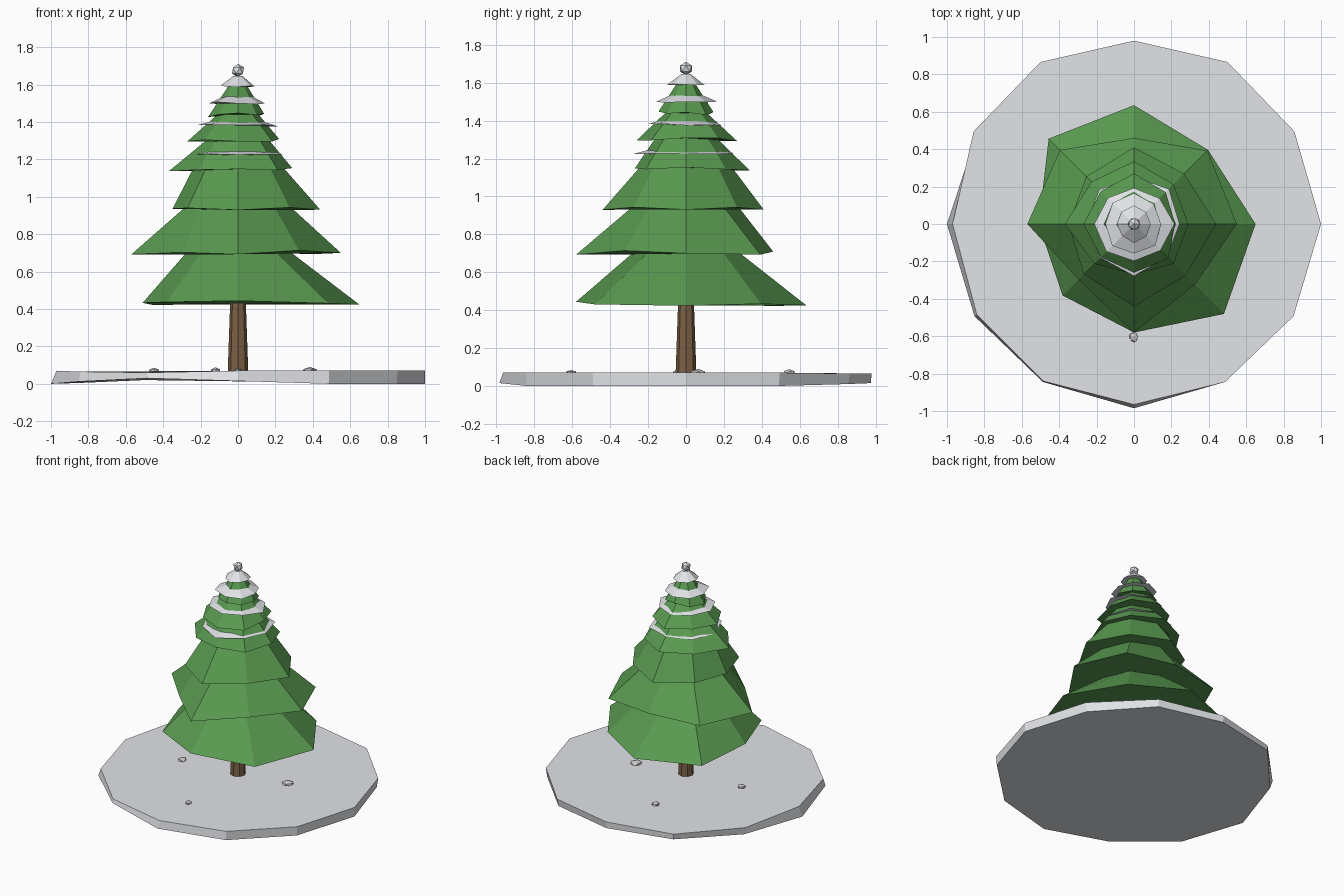
import bpy, bmesh, math, random
from mathutils import Vector

if "Cube" in bpy.data.objects:
    bpy.data.objects.remove(bpy.data.objects["Cube"])

random.seed(4)


def material(name, rgb):
    m = bpy.data.materials.new(name)
    m.diffuse_color = (*rgb, 1)
    m.use_nodes = True
    m.node_tree.nodes["Principled BSDF"].inputs["Base Color"].default_value = m.diffuse_color
    return m


GREEN = material("needles", (0.10, 0.32, 0.08))
BROWN = material("bark", (0.20, 0.12, 0.06))
WHITE = material("snow", (0.75, 0.77, 0.80))


def link(name, bm, mat=None):
    bmesh.ops.recalc_face_normals(bm, faces=bm.faces)
    me = bpy.data.meshes.new(name)
    bm.to_mesh(me)
    bm.free()
    ob = bpy.data.objects.new(name, me)
    bpy.context.collection.objects.link(ob)
    if mat:
        me.materials.append(mat)
    return ob


def frustum(name, low, low_z, high, high_z, mat=None):
    """Closed ring-to-ring solid; radii run anticlockwise from +x."""
    bm = bmesh.new()
    n = len(low)
    rings = []
    for radii, zs in ((low, low_z), (high, high_z)):
        rings.append([bm.verts.new((r * math.cos(math.tau * i / n),
                                    r * math.sin(math.tau * i / n), z))
                      for i, (r, z) in enumerate(zip(radii, zs))])
    for i in range(n):
        j = (i + 1) % n
        bm.faces.new((rings[0][i], rings[0][j], rings[1][j], rings[1][i]))
    bm.faces.new(rings[0][::-1])
    bm.faces.new(rings[1])
    return link(name, bm, mat)


# Snowy ground slab, 12 irregular sides
frustum("ground_slab",
        [1, .98, .99, .975, 1, .97, 1, .985, .975, .985, .97, .98],
        [0, 0, .01, .015, .02, .005, 0, .012, .03, .015, 0, 0],
        [1, .99, 1, .98, 1, .99, .97, .97, .97, .965, .975, .985],
        [.07, .07, .065, .065, .06, .065, .07, .065, .06, .07, .07, .07], WHITE)

# Trunk
frustum("trunk", [.055] * 8, [.06] * 8, [.038] * 8, [.55] * 8, BROWN)

# Branch tiers: eight rim radii, base height, top radius, top height
tiers = [
    ([.65, .56, .635, .645, .51, .54, .58, .68], .425, .26, .72),
    ([.55, .555, .46, .56, .57, .42, .58, .46], .695, .265, .96),
    ([.44, .38, .41, .36, .35, .38, .44, .39], .925, .23, 1.17),
    ([.29, .30, .335, .32, .37, .30, .27, .30], 1.135, .16, 1.31),
    ([.22, .24, .27, .25, .27, .25, .26, .26], 1.29, .11, 1.44),
    ([.14, .15, .145, .16, .16, .14, .145, .14], 1.43, .02, 1.64),
]
for k, (rim, z, top_r, top_z) in enumerate(tiers):
    mean = sum(rim) / 8
    zs = [z + (.012 if r < mean else 0) + random.uniform(-.005, .008) for r in rim]
    frustum(f"branch_tier_{k + 1}", rim, zs, [top_r] * 8, [top_z] * 8, GREEN)

# Snow collars on the upper tiers
for k, (r, z, top_r, top_z) in enumerate([(.26, 1.225, .16, 1.255), (.205, 1.378, .11, 1.41),
                                          (.155, 1.5, .06, 1.545), (.095, 1.592, .025, 1.645)]):
    rim = [r * random.uniform(.93, 1.07) for _ in range(8)]
    frustum(f"snow_collar_{k + 1}", rim, [z + random.uniform(-.005, .008) for _ in rim],
            [top_r] * 8, [top_z] * 8, WHITE)


def ball(name, centre, size, mat=None, jitter=0.0):
    bm = bmesh.new()
    bmesh.ops.create_icosphere(bm, subdivisions=1, radius=1)
    for v in bm.verts:
        k = 1 + random.uniform(-jitter, jitter)
        v.co = Vector(c + s * p * k for c, s, p in zip(centre, size, v.co))
    return link(name, bm, mat)


# Snowball on the tip and loose stones on the ground
ball("tip_snowball", (0, 0, 1.675), (.036, .036, .036), WHITE)
for k, (x, y, r) in enumerate([(-.45, -.04, .033), (.385, .065, .045),
                               (-.12, .545, .03), (0, -.605, .027)]):
    ball(f"stone_{k + 1}", (x, y, .07), (r, r, min(r * .55, .018)), None, .15)
